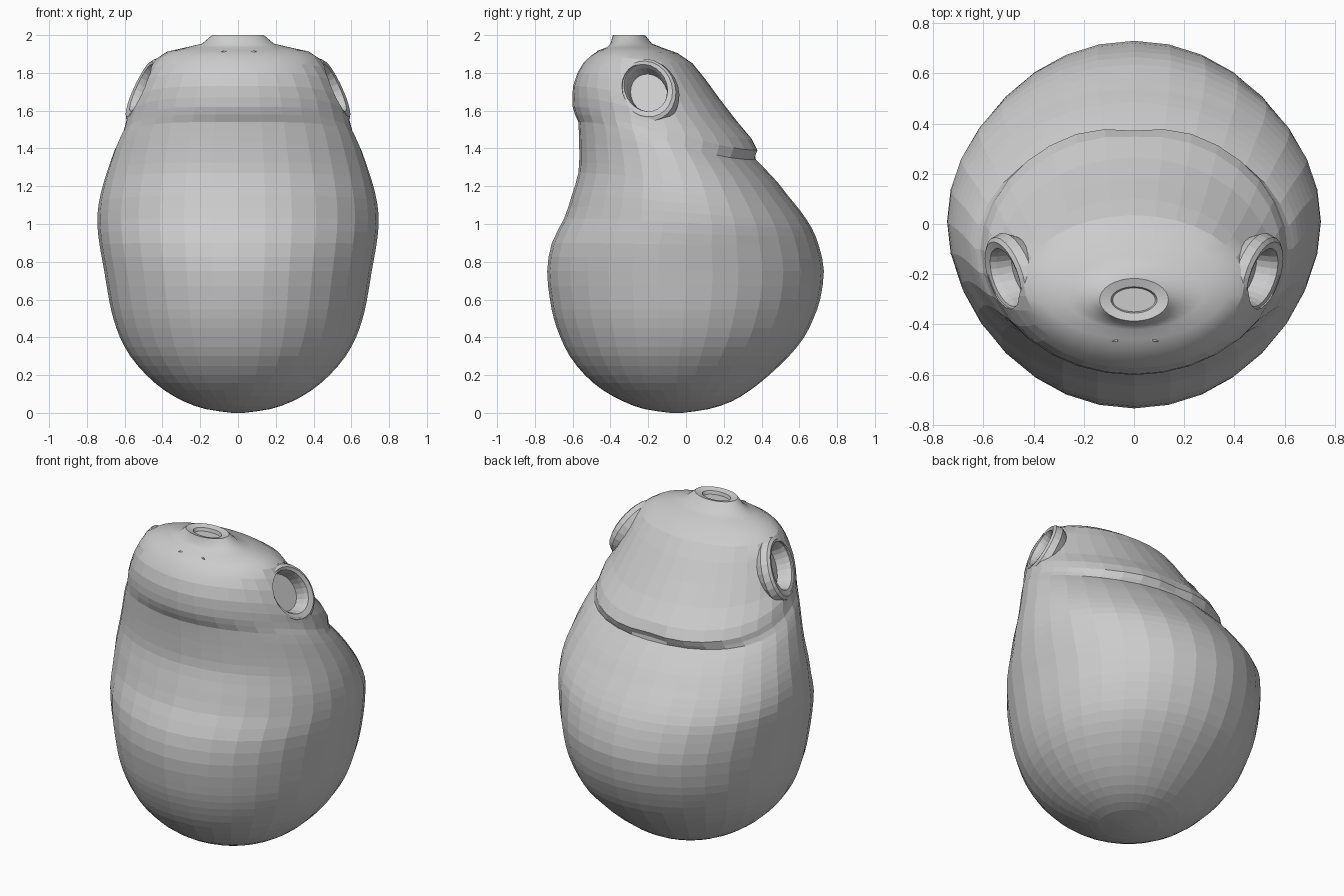
import bpy, bmesh, math
from mathutils import Vector, Matrix

if "Cube" in bpy.data.objects:
    bpy.data.objects.remove(bpy.data.objects["Cube"])

SEGS = 32


def make_object(name, bm):
    bmesh.ops.recalc_face_normals(bm, faces=bm.faces)
    mesh = bpy.data.meshes.new(name)
    bm.to_mesh(mesh)
    bm.free()
    obj = bpy.data.objects.new(name, mesh)
    bpy.context.collection.objects.link(obj)
    return obj


def loft(bm, loops):
    """Bridge successive point loops and cap both ends."""
    rings = [[bm.verts.new(p) for p in loop] for loop in loops]
    n = len(rings[0])
    for a, b in zip(rings, rings[1:]):
        for i in range(n):
            j = (i + 1) % n
            bm.faces.new((a[i], a[j], b[j], b[i]))
    bm.faces.new(rings[0])
    bm.faces.new(rings[-1])


def body_ring(yf, zf, yb, zb, hw, dent=0):
    """Tilted oval section, level at the front and back, dropping along the sides."""
    pts = []
    for i in range(SEGS):
        t = 2 * math.pi * i / SEGS
        k = 0.5 + 0.5 * math.sin(t)
        x, y = hw * math.cos(t), yf + (yb - yf) * k
        if k > 0.5:
            y -= dent * math.exp(-(x / 0.12) ** 2)
        pts.append((x, y, zf + (zb - zf) * k * k * (3 - 2 * k)))
    return pts


# Lower body sections: front y, front z, back y, back z, half width
lower = [
    (-.08, 0, -.02, 0, .03), (-.22, .02, .12, .02, .17),
    (-.33, .06, .24, .06, .285), (-.44, .12, .34, .12, .39),
    (-.535, .2, .44, .2, .485), (-.615, .3, .545, .3, .57),
    (-.665, .4, .625, .4, .625), (-.70, .5, .675, .5, .66),
    (-.72, .6, .71, .6, .683), (-.735, .75, .73, .75, .708),
    (-.71, .90, .705, .88, .733), (-.645, 1.03, .665, .98, .745),
    (-.605, 1.15, .605, 1.07, .737), (-.57, 1.27, .54, 1.15, .714),
    (-.565, 1.38, .485, 1.22, .685), (-.567, 1.48, .42, 1.29, .655),
    (-.57, 1.54, .37, 1.34, .63),
]
# Head shell, from the overhanging rim to the recessed top opening
upper = [
    (-.588, 1.58, .385, 1.36, .612, .025), (-.60, 1.62, .397, 1.39, .602, .025),
    (-.602, 1.67, .36, 1.45, .588, .012), (-.598, 1.73, .265, 1.55, .553),
    (-.575, 1.80, .18, 1.66, .515), (-.545, 1.85, .10, 1.77, .475),
    (-.505, 1.89, .035, 1.85, .44), (-.46, 1.92, -.045, 1.905, .375),
    (-.42, 1.935, -.13, 1.935, .275), (-.40, 1.955, -.18, 1.955, .19),
    (-.387, 2.0, -.217, 2.0, .137), (-.355, 1.99, -.25, 1.99, .092),
    (-.35, 1.97, -.255, 1.97, .085),
]


def subdivide(rows):
    """Insert a smooth in-between section after each section."""
    out = []
    for i in range(len(rows) - 1):
        a, b = rows[i], rows[i + 1]
        p, q = rows[max(i - 1, 0)], rows[min(i + 2, len(rows) - 1)]
        out.append(a)
        out.append(tuple((9 * (v + w) - u - z) / 16 for u, v, w, z in zip(p, a, b, q)))
    return out + [rows[-1]]


bm = bmesh.new()
loft(bm, [body_ring(*r) for r in subdivide(lower) + upper])
body = make_object("body", bm)

# Oval arm sockets on both sides
N = Vector((.90, -.21, .38)).normalized()
UP = Vector((-.14, -.18, .33))
UP = (UP - N * UP.dot(N)).normalized()
SIDE = N.cross(UP)
CENTER = Vector((.522, -.21, 1.715))


def oval(sign, long_r, short_r, depth, lift=0, count=24):
    pts = []
    for i in range(count):
        t = 2 * math.pi * i / count
        p = CENTER + N * depth + UP * (lift + long_r * math.cos(t)) + SIDE * short_r * math.sin(t)
        pts.append((p.x * sign, p.y, p.z))
    return pts


for sign, label in ((1, "right"), (-1, "left")):
    # Cut the hole in the body
    bm = bmesh.new()
    loft(bm, [oval(sign, .155, .125, -.13), oval(sign, .155, .125, .2)])
    cutter = make_object("socket_cutter", bm)
    cutter.hide_render = True
    mod = body.modifiers.new("socket_hole", 'BOOLEAN')
    mod.operation, mod.solver, mod.object = 'DIFFERENCE', 'EXACT', cutter
    bpy.context.view_layer.objects.active = body
    bpy.ops.object.modifier_apply(modifier=mod.name)
    bpy.data.objects.remove(cutter)
    # Low raised lip with a recessed cup
    bm = bmesh.new()
    loft(bm, [oval(sign, *r) for r in (
        (.16, .13, -.11), (.20, .16, -.05), (.187, .15, -.012),
        (.168, .135, 0), (.142, .112, -.006, .01), (.132, .104, -.03, .01),
        (.12, .095, -.09, .01))])
    make_object("arm_socket_" + label, bm)

# Smooth dome, faceted lower body
for poly in body.data.polygons:
    poly.use_smooth = 1.82 < poly.center.z < 1.98 and len(poly.vertices) == 4

# Two tiny marks on the front of the dome
for x, tilt in ((-.07, .3), (.08, -.3)):
    bm = bmesh.new()
    bmesh.ops.create_uvsphere(bm, u_segments=8, v_segments=6, radius=1)
    bmesh.ops.transform(bm, verts=bm.verts, matrix=Matrix.Translation((x, -.464, 1.913))
                        @ Matrix.Rotation(tilt, 4, 'Z') @ Matrix.Diagonal((.02, .005, .005, 1)))
    make_object("dome_mark", bm)
